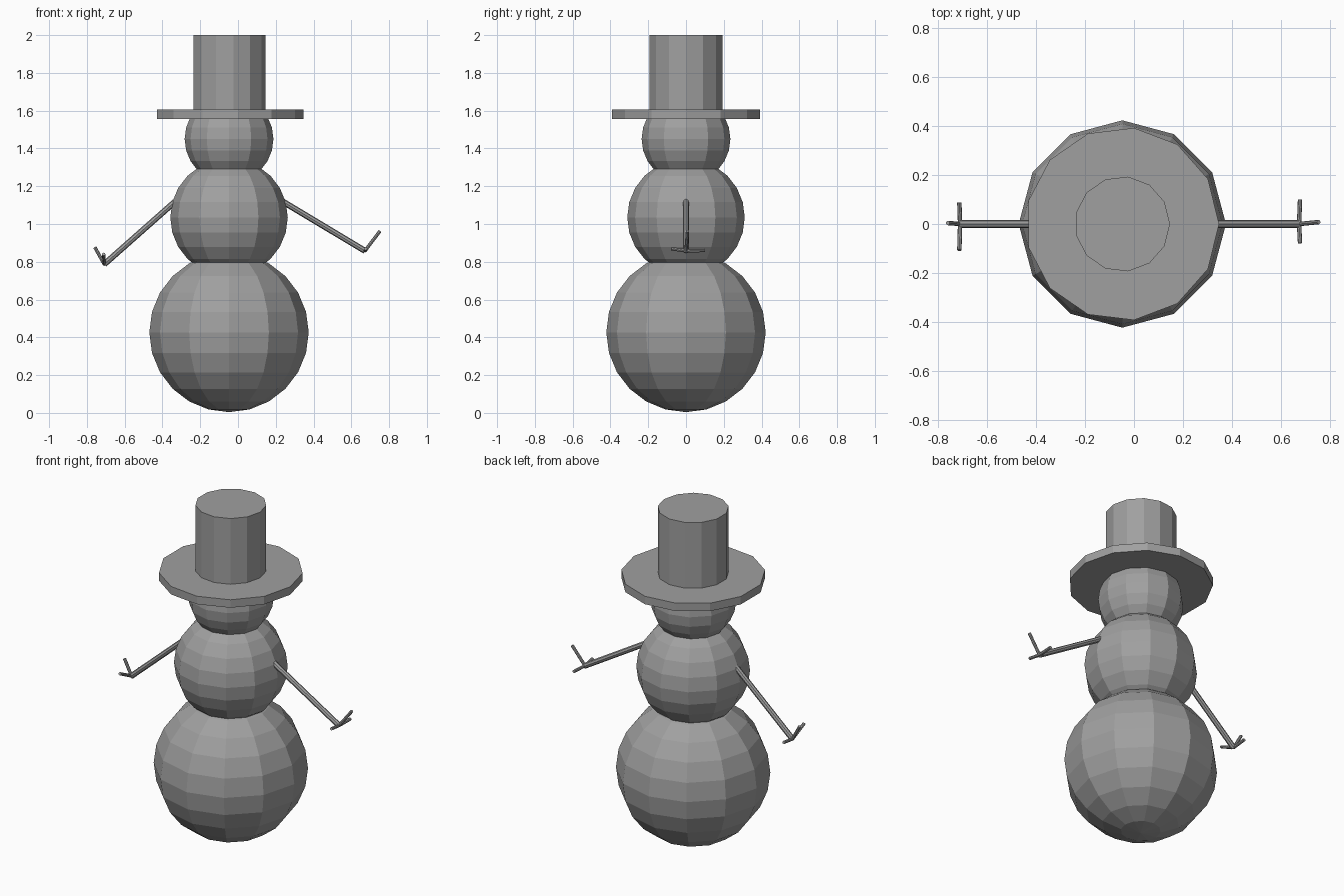
import bpy
from mathutils import Vector

cube = bpy.data.objects.get("Cube")
if cube:
    bpy.data.objects.remove(cube, do_unlink=True)

grey = bpy.data.materials.new("plain_grey")
grey.use_nodes = True
COLOUR = (0.35, 0.35, 0.35, 1)
grey.diffuse_color = COLOUR
grey.node_tree.nodes["Principled BSDF"].inputs["Base Color"].default_value = COLOUR

CX = -0.0475  # body axis


def finish(name):
    ob = bpy.context.object
    ob.name = name
    ob.data.materials.append(grey)
    return ob


def ball(name, radius, z):
    bpy.ops.mesh.primitive_uv_sphere_add(segments=12, ring_count=12, radius=radius,
                                         location=(CX, 0, z))
    finish(name)


def disc(name, radius, z0, z1):
    # thirteen sides, with one corner pointing along +x
    bpy.ops.mesh.primitive_cylinder_add(vertices=13, radius=radius, depth=z1 - z0,
                                        location=(CX, 0, (z0 + z1) / 2),
                                        rotation=(0, 0, -1.5708))
    finish(name)


def stick(name, start, end, radius):
    a, b = Vector(start), Vector(end)
    bpy.ops.mesh.primitive_cylinder_add(vertices=8, radius=radius, depth=(b - a).length,
                                        location=(a + b) / 2)
    ob = finish(name)
    ob.rotation_euler = (b - a).to_track_quat('Z', 'Y').to_euler()


# Snowballs
ball("lower_body", 0.422, 0.426)
ball("upper_body", 0.311, 1.035)
ball("head", 0.235, 1.45)

# Hat
disc("hat_brim", 0.394, 1.557, 1.605)
disc("hat_crown", 0.194, 1.6, 2.0)

# Arms with three twig fingers each
arms = {
    "left": ((0.2, 0, 1.141), (0.672, 0, 0.858),
             [(0.752, 0.008, 0.963), (0.676, -0.078, 0.869), (0.676, 0.1, 0.86)]),
    "right": ((-0.3, 0, 1.148), (-0.708, 0, 0.787),
              [(-0.758, 0.004, 0.877), (-0.711, -0.106, 0.84), (-0.711, 0.087, 0.80)]),
}
for side, (shoulder, hand, tips) in arms.items():
    stick(side + "_arm", shoulder, hand, 0.016)
    for i, tip in enumerate(tips):
        stick(f"{side}_finger_{i + 1}", hand, tip, 0.009)
